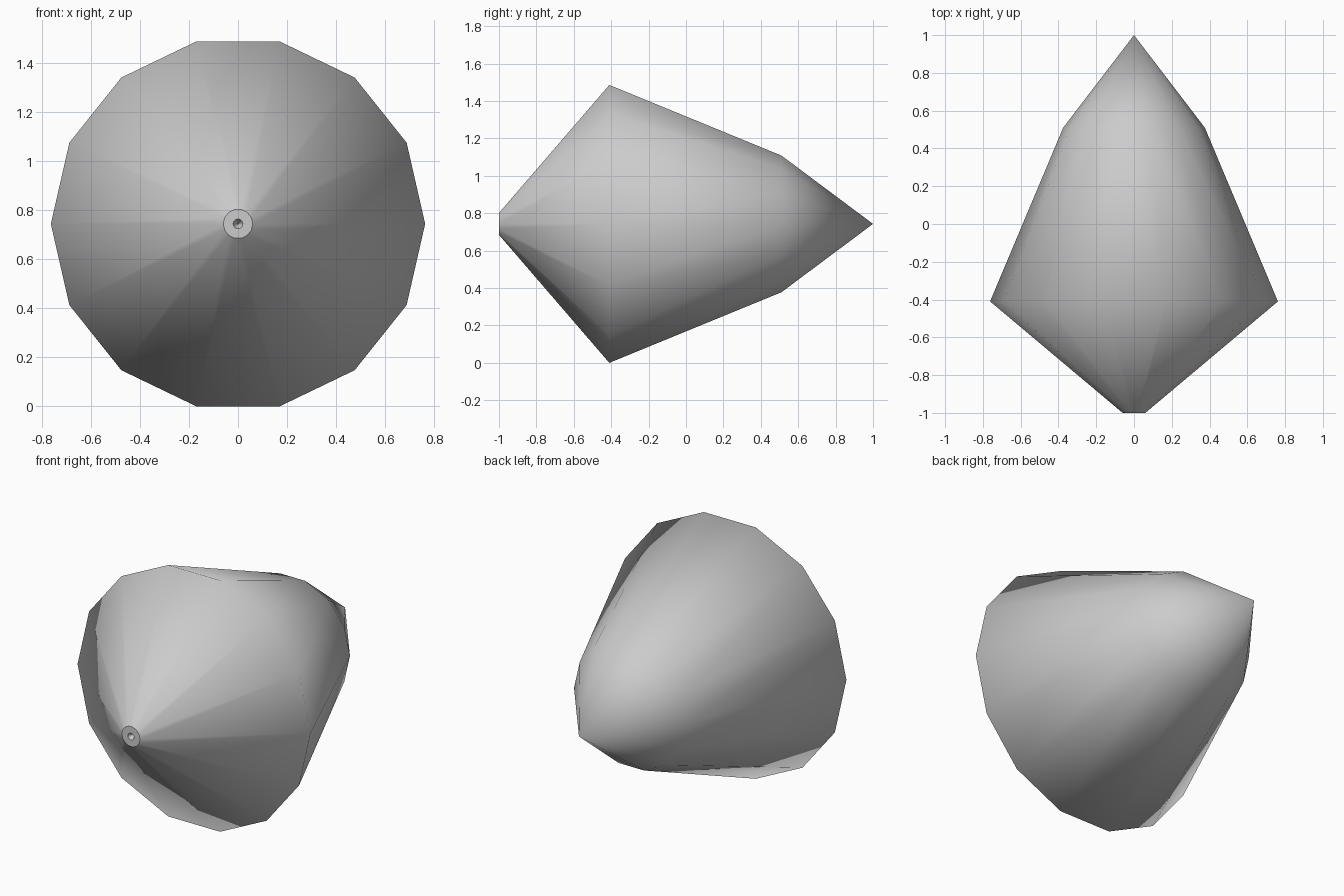
import bpy, bmesh
from math import sin, cos, tau

cube = bpy.data.objects.get("Cube")
if cube:
    bpy.data.objects.remove(cube, do_unlink=True)

SIDES = 14
AXIS_Z = 0.743

grey = bpy.data.materials.new("light grey")
grey.use_nodes = True
colour = (0.6, 0.6, 0.6, 1)
grey.diffuse_color = colour
grey.node_tree.nodes["Principled BSDF"].inputs["Base Color"].default_value = colour


def lathe(name, profile, smooth):
    """Turn (radius, y) points around the y axis; zero radius makes a pole."""
    bm = bmesh.new()
    rings = []
    for r, y in profile:
        if r == 0:
            rings.append([bm.verts.new((0, y, AXIS_Z))] * SIDES)
        else:
            rings.append([bm.verts.new((r * cos(tau * i / SIDES), y,
                                        AXIS_Z + r * sin(tau * i / SIDES)))
                          for i in range(SIDES)])
    for a, b in zip(rings, rings[1:]):
        for i in range(SIDES):
            j = (i + 1) % SIDES
            corners = list(dict.fromkeys((a[i], a[j], b[j], b[i])))
            bm.faces.new(corners).smooth = smooth
    # Faces wind so that normals point outward when y increases
    bmesh.ops.reverse_faces(bm, faces=bm.faces[:])
    mesh = bpy.data.meshes.new(name)
    bm.normal_update()
    bm.to_mesh(mesh)
    bm.free()
    mesh.materials.append(grey)
    obj = bpy.data.objects.new(name, mesh)
    bpy.context.collection.objects.link(obj)
    return obj


# Main faceted body, smooth shaded right across its rim
lathe("body", [(0.06, -1), (0.762, -0.41), (0.375, 0.51), (0, 1)], True)

# Flat nose ring with a small recess at its centre
lathe("nose_cap", [(0, -0.96), (0.02, -1), (0.06, -1)], False)
